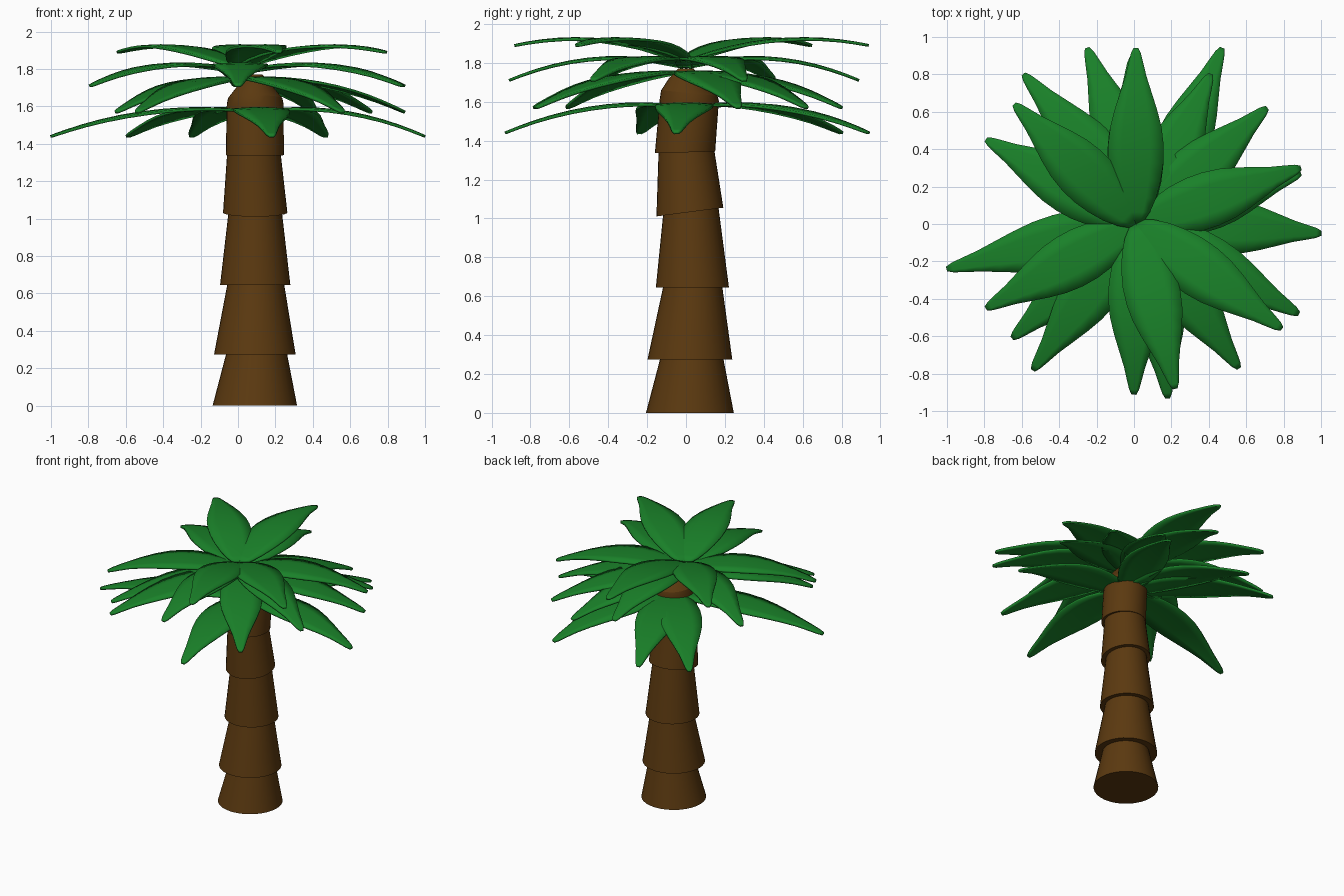
import bpy, bmesh, math
from mathutils import Vector

if "Cube" in bpy.data.objects:
    bpy.data.objects.remove(bpy.data.objects["Cube"])


def material(name, rgb):
    m = bpy.data.materials.new(name)
    m.diffuse_color = (*rgb, 1)
    m.use_nodes = True
    m.node_tree.nodes["Principled BSDF"].inputs["Base Color"].default_value = m.diffuse_color
    return m


BARK = material("bark", (0.105, 0.041, 0.005))
GREEN = material("leaf_green", (0.010, 0.22, 0.022))


def make(name, bm, mat, angle):
    bmesh.ops.recalc_face_normals(bm, faces=bm.faces[:])
    me = bpy.data.meshes.new(name)
    bm.to_mesh(me)
    bm.free()
    me.materials.append(mat)
    ob = bpy.data.objects.new(name, me)
    bpy.context.collection.objects.link(ob)
    bpy.ops.object.select_all(action='DESELECT')
    ob.select_set(True)
    bpy.context.view_layer.objects.active = ob
    bpy.ops.object.shade_smooth_by_angle(angle=math.radians(angle))
    return ob


def trunk_part(name, rings, sides=32):
    """Loft of circles: (x, y, z, radius, slope along y)."""
    bm = bmesh.new()
    loops = []
    for x, y, z, r, slope in rings:
        loop = []
        for i in range(sides):
            a = 2 * math.pi * i / sides
            dy = r * math.sin(a)
            loop.append(bm.verts.new((x + r * math.cos(a), y + dy, z + slope * dy)))
        loops.append(loop)
    for lo, hi in zip(loops, loops[1:]):
        for i in range(sides):
            j = (i + 1) % sides
            bm.faces.new((lo[i], lo[j], hi[j], hi[i]))
    bm.faces.new(loops[0][::-1])
    bm.faces.new(loops[-1])
    make(name, bm, BARK, 25)


# Flared trunk segments, stacked
segments = [
    [(.09, .02, 0, .226, 0), (.10, .03, .29, .16, 0)],
    [(.09, .02, .275, .218, 0), (.095, .035, .66, .15, 0)],
    [(.092, .033, .645, .188, 0), (.092, .025, 1.05, .141, .1)],
    [(.092, .02, 1.033, .172, .13), (.085, .002, 1.35, .143, .03)],
    # top segment with tapered crown
    [(.09, -.005, 1.34, .155, .03), (.092, .017, 1.61, .152, -.03),
     (.092, .017, 1.645, .145, -.1), (.09, .0, 1.72, .085, -.05),
     (.09, .0, 1.77, .04, 0)],
]
for n, rings in enumerate(segments, 1):
    trunk_part(f"trunk_segment_{n}", rings)

# Half width of a frond along its length
OUTLINE = [(0, .03), (.07, .075), (.15, .108), (.25, .133), (.35, .147), (.45, .148), (.55, .137),
           (.65, .113), (.75, .083), (.84, .056), (.92, .038), (.97, .026), (1, .012)]


def frond(name, base, tip, lift):
    base, tip = Vector(base), Vector(tip)
    flat = (tip - base)
    flat.z = 0
    side = Vector((-flat.y, flat.x, 0)).normalized()
    bm = bmesh.new()
    rows = []
    for t, w in OUTLINE:
        c = base.lerp(tip, t) + Vector((0, 0, 4 * lift * t * (1 - t)))
        # almost flat across the blade
        rows.append([bm.verts.new(c + side * w * s - Vector((0, 0, .05 * w * s * s)))
                     for s in (-1, -.5, 0, .5, 1)])
    for a, b in zip(rows, rows[1:]):
        for i in range(4):
            bm.faces.new((a[i], b[i], b[i + 1], a[i + 1]))
    ob = make(name, bm, GREEN, 40)
    mod = ob.modifiers.new("thickness", 'SOLIDIFY')
    mod.thickness = .014
    mod.offset = 0


# Tiers: base point, lift of the arch, tip height, tip positions
tiers = {
    "top": ((.01, 0, 1.81), .07, 1.89,
            [(.01, .94), (-.64, .64), (.79, -.56), (.22, -.88)]),
    "upper": ((.02, 0, 1.78), .08, 1.71,
              [(-.01, .89), (.89, .30), (-.79, .45), (-.79, -.45), (0, -.91), (.88, -.48)]),
    "middle": ((.03, 0, 1.75), .06, 1.57,
               [(.41, .80), (.71, .62), (.89, .27), (.56, -.77), (-.54, -.78), (-.65, -.61)]),
    "lower": ((.09, .02, 1.57), .07, 1.44,
              [(.47, .94), (1.0, -.05), (.18, -.93), (-1.0, -.24), (-.59, .80), (-.25, .94)]),
}
for tier, (base, lift, z, tips) in tiers.items():
    for n, (x, y) in enumerate(tips, 1):
        frond(f"{tier}_frond_{n}", base, (x, y, z), lift)
